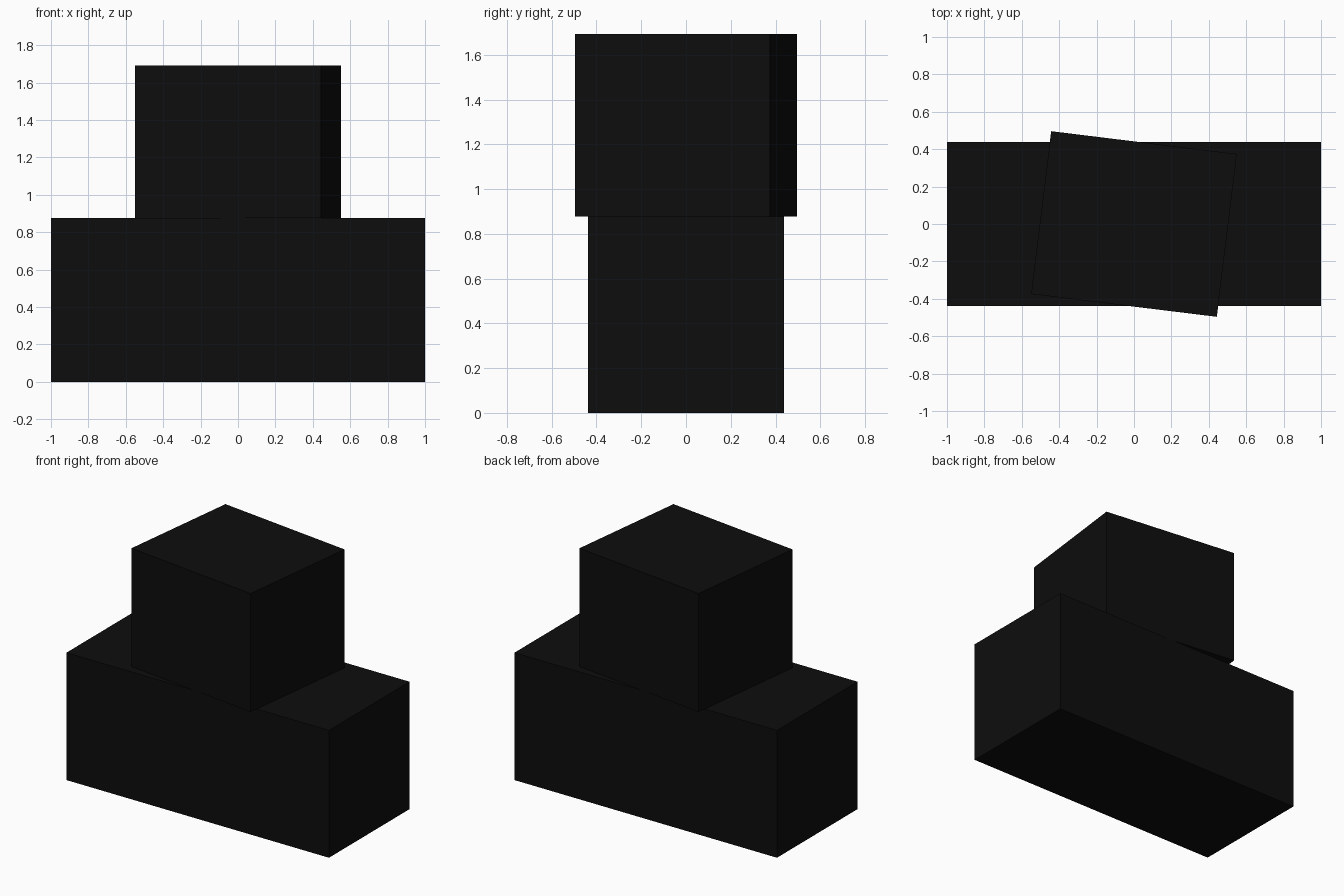
import bpy
import math

cube = bpy.data.objects.get("Cube")
if cube:
    bpy.data.objects.remove(cube, do_unlink=True)

# Single near-black material
black = bpy.data.materials.new("near_black")
black.use_nodes = True
color = (0.004, 0.004, 0.004, 1)
black.diffuse_color = color
black.node_tree.nodes["Principled BSDF"].inputs["Base Color"].default_value = color


def box(name, size, bottom, turn=0):
    """Box resting at height bottom, turned about z by degrees."""
    bpy.ops.mesh.primitive_cube_add(size=1, location=(0, 0, bottom + size[2] / 2))
    obj = bpy.context.object
    obj.name = name
    obj.scale = size
    bpy.ops.object.transform_apply(location=False, rotation=False, scale=True)
    obj.rotation_euler.z = math.radians(turn)
    obj.data.materials.append(black)
    return obj


# Long block below, shorter block slightly twisted on top
base_height = 0.877
box("lower_block", (2, 0.877, base_height), 0)
box("upper_block", (1, 0.877, 0.815), base_height, -7)
